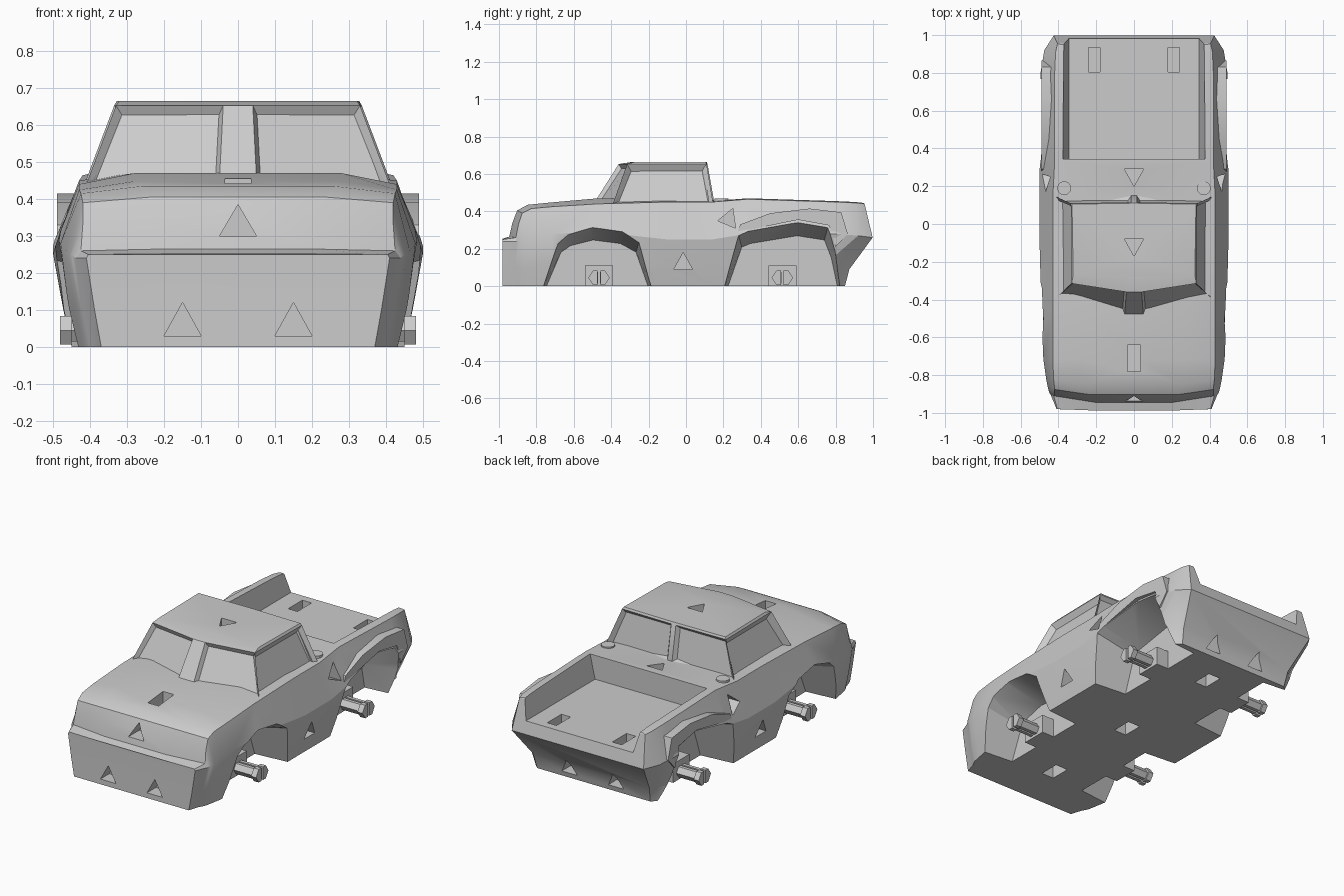
import bpy, bmesh
from mathutils import Vector

if "Cube" in bpy.data.objects:
    bpy.data.objects.remove(bpy.data.objects["Cube"], do_unlink=True)

grey = bpy.data.materials.new("body grey")
grey.use_nodes = True
grey.diffuse_color = (0.6, 0.6, 0.6, 1)
grey.node_tree.nodes["Principled BSDF"].inputs["Base Color"].default_value = (0.6, 0.6, 0.6, 1)


def make(name, bm):
    bmesh.ops.recalc_face_normals(bm, faces=bm.faces[:])
    mesh = bpy.data.meshes.new(name)
    bm.to_mesh(mesh)
    bm.free()
    mesh.materials.append(grey)
    ob = bpy.data.objects.new(name, mesh)
    bpy.context.collection.objects.link(ob)
    return ob


def loft(rings):
    """Closed mirrored skin through half rings of (x, y, z) points."""
    bm = bmesh.new()
    loops = []
    for ring in rings:
        full = list(ring) + [(-x, y, z) for x, y, z in reversed(ring)]
        loops.append([bm.verts.new(p) for p in full])
    n = len(loops[0])
    for a, b in zip(loops, loops[1:]):
        for i in range(n):
            j = (i + 1) % n
            bm.faces.new((a[i], a[j], b[j], b[i]))
    for cap in (loops[0], loops[-1]):
        for i in range(n // 2 - 1):
            bm.faces.new((cap[i], cap[i + 1], cap[n - 2 - i], cap[n - 1 - i]))
    return bm


def prism(name, pts, axis, a, b, taper=(1, 1), mid=0):
    """Extrude a 2D outline along an axis from a to b; the a end is scaled by taper about mid."""
    def place(p, d):
        return {"x": (d, p[0], p[1]), "y": (p[0], d, p[1]), "z": (p[0], p[1], d)}[axis]
    bm = bmesh.new()
    lo = [bm.verts.new(place((mid + (u - mid) * taper[0], v * taper[1]), a)) for u, v in pts]
    hi = [bm.verts.new(place(p, b)) for p in pts]
    bm.faces.new(lo)
    bm.faces.new(hi)
    for i in range(len(pts)):
        j = (i + 1) % len(pts)
        bm.faces.new((lo[i], lo[j], hi[j], hi[i]))
    return make(name, bm)


def rect(cx, cy, w, h):
    return [(cx - w, cy - h), (cx + w, cy - h), (cx + w, cy + h), (cx - w, cy + h)]


def tri(cx, base, tip, w=0.05):
    return [(cx - w, base), (cx + w, base), (cx, tip)]


def cut(target, cutter):
    mod = target.modifiers.new("cut", "BOOLEAN")
    mod.operation = "DIFFERENCE"
    mod.solver = "EXACT"
    mod.object = cutter
    bpy.context.view_layer.objects.active = target
    bpy.ops.object.modifier_apply(modifier=mod.name)
    bpy.data.objects.remove(cutter, do_unlink=True)


# Lower body: y, bow, sill x, waist x and z, shoulder x and z, top x and z
stations = [
    (-0.99, .06, .37, .41, .24, .405, .25, .20, .252),
    (-0.955, .25, .39, .44, .24, .425, .26, .20, .265),
    (-0.94, .25, .40, .45, .25, .42, .33, .22, .34),
    (-0.915, .22, .41, .455, .25, .42, .39, .24, .405),
    (-0.86, .18, .42, .465, .26, .425, .415, .26, .435),
    (-0.72, .02, .44, .48, .28, .43, .425, .28, .448),
    (-0.47, 0, .45, .49, .29, .43, .44, .28, .47),
    (-0.10, 0, .45, .50, .25, .43, .45, .30, .465),
    (0.14, 0, .45, .50, .25, .43, .45, .30, .455),
    (0.33, 0, .45, .50, .28, .42, .465, .38, .47),
    (0.80, 0, .42, .495, .28, .42, .45, .385, .455),
]
rings = []
for y, bow, b, w, zw, s, zs, t, zt in stations:
    half = [(b, 0), (b + (w - b) * .45, .1), (w, zw), (s, zs), (t, zt)]
    rings.append([(x, y + bow * x * x, z) for x, z in half])
rings.append([(.39, .825, 0), (.40, .84, .09), (.475, .92, .27), (.415, .91, .445),
              (.385, .905, .45)])
rings.append([(.365, .85, 0), (.375, .873, .09), (.425, .998, .26), (.405, .955, .44),
              (.385, .95, .445)])
body = make("body", loft(rings))

# Cargo bed
cut(body, prism("bed_cutter", [(-.345, .33), (.345, .33), (.395, .55), (-.395, .55)],
                "y", .345, 1.1))

# Wheel wells, tapering inwards
front_arch = [(-.775, -.03), (-.77, 0), (-.685, .24), (-.63, .285), (-.5, .325),
              (-.34, .30), (-.25, .24), (-.18, 0), (-.175, -.03)]
rear_arch = [(.195, -.03), (.2, 0), (.28, .275), (.33, .3), (.6, .355),
             (.76, .325), (.80, .2), (.835, 0), (.84, -.03)]
for side in (1, -1):
    for arch, mid in ((front_arch, -.47), (rear_arch, .51)):
        cut(body, prism("well_cutter", arch, "x", side * .25, side * .52, (.92, .76), mid))

# Triangular and square mounting pockets
for side in (1, -1):
    cut(body, prism("pocket", tri(side * .15, .03, .12), "y", -1.1, -.9))
    cut(body, prism("pocket", tri(side * .15, .03, .12), "y", .78, 1.1))
    cut(body, prism("pocket", tri(-.015, .09, .18), "x", side * .39, side * .6))
    cut(body, prism("pocket", [(.17, .35), (.25, .415), (.265, .31)], "x",
                    side * .39, side * .6))
    cut(body, prism("pocket", rect(side * .21, .87, .03, .065), "z", .23, .4))
cut(body, prism("pocket", tri(0, .30, .385), "y", -1.1, -.84))
cut(body, prism("pocket", rect(0, -.71, .035, .07), "z", .36, .6))
cut(body, prism("pocket", tri(0, .29, .2), "z", .38, .6))
for y in (-.68, -.06, .63):
    cut(body, prism("pocket", rect(0, y, .04, .06), "z", -.1, .09))

# Cab with recessed windows
cab_bm = loft([
    [(.05, -.485, .455), (.42, -.40, .415), (.425, .15, .415), (.015, .15, .455)],
    [(.04, -.36, .653), (.33, -.315, .653), (.335, .11, .653), (.015, .115, .653)],
    [(.04, -.285, .665), (.322, -.27, .665), (.328, .105, .665), (.015, .11, .665)],
])
bmesh.ops.recalc_face_normals(cab_bm, faces=cab_bm.faces[:])
panes = [f for f in cab_bm.faces
         if .5 < f.calc_center_median().z < .6 and abs(f.calc_center_median().x) > .1]
for f in panes:
    is_door = abs(f.calc_center_median().x) > .3
    bmesh.ops.inset_individual(cab_bm, faces=[f], thickness=.037 if is_door else .022,
                               depth=-.03 if is_door else -.022)
cab = make("cab", cab_bm)
cut(cab, prism("pocket", tri(0, -.08, -.17), "z", .59, .8))

parts = [body, cab]
flare = [(.26, .25), (.29, .33), (.45, .39), (.66, .415), (.83, .395), (.865, .28),
         (.80, .21), (.765, .325), (.6, .355), (.33, .3)]
for side, word in ((1, "left"), (-1, "right")):
    # Rear arch flare
    parts.append(prism(word + "_rear_flare", flare, "x", side * .41, side * .49))
    # Post at the rear cab corner
    bm = bmesh.new()
    bmesh.ops.create_cone(bm, cap_ends=True, segments=12, radius1=.037, radius2=.037, depth=.06)
    bmesh.ops.translate(bm, verts=bm.verts, vec=Vector((side * .37, .19, .438)))
    parts.append(make(word + "_cab_post", bm))
    # Axle blocks with split hexagonal pins
    for y, end in ((-.465, "front"), (.515, "rear")):
        name = word + "_" + end
        parts.append(prism(name + "_axle_block", rect(y, .055, .075, .055), "x",
                           side * .2, side * .33))
        for half in (1, -1):
            for label, r, a, b in (("pin", .8, .3, .45), ("pin_head", 1, .45, .482)):
                hexa = [(.007, -.038), (.032, -.038), (.057, 0), (.032, .038), (.007, .038)]
                pts = [(y + half * u * r, .045 + v * r) for u, v in hexa]
                parts.append(prism(name + "_" + label, pts, "x", side * a, side * b))

# Smooth shading with sharp edges kept
for ob in bpy.context.view_layer.objects:
    ob.select_set(ob in parts)
bpy.context.view_layer.objects.active = body
bpy.ops.object.shade_smooth_by_angle(angle=.45)
